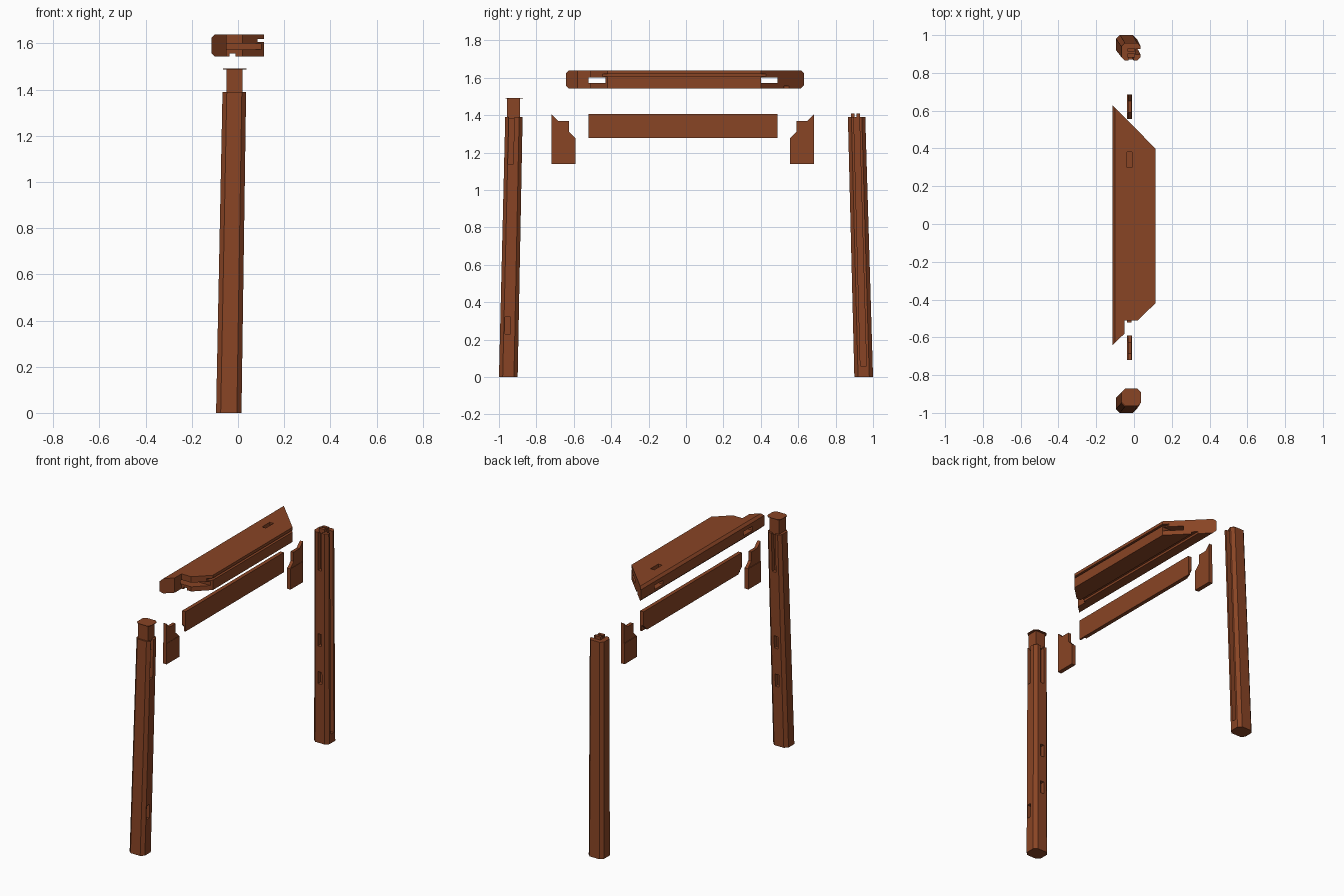
import bpy, bmesh
from mathutils import Vector

if "Cube" in bpy.data.objects:
    bpy.data.objects.remove(bpy.data.objects["Cube"])

wood = bpy.data.materials.new("red_brown_wood")
wood.diffuse_color = (0.25, 0.058, 0.018, 1)
wood.use_nodes = True
wood.node_tree.nodes["Principled BSDF"].inputs["Base Color"].default_value = wood.diffuse_color


def loft(name, lower, upper):
    """Closed solid between two matching loops of points."""
    bm = bmesh.new()
    a = [bm.verts.new(p) for p in lower]
    b = [bm.verts.new(p) for p in upper]
    n = len(a)
    bm.faces.new(a[::-1])
    bm.faces.new(b)
    for i in range(n):
        j = (i + 1) % n
        bm.faces.new((a[i], a[j], b[j], b[i]))
    bmesh.ops.recalc_face_normals(bm, faces=bm.faces[:])
    me = bpy.data.meshes.new(name)
    bm.to_mesh(me)
    bm.free()
    me.materials.append(wood)
    ob = bpy.data.objects.new(name, me)
    bpy.context.collection.objects.link(ob)
    return ob


def prism_z(name, pts, z0, z1):
    return loft(name, [(x, y, z0) for x, y in pts], [(x, y, z1) for x, y in pts])


def prism_x(name, pts, x0, x1):
    return loft(name, [(x0, y, z) for y, z in pts], [(x1, y, z) for y, z in pts])


def rect(x0, x1, y0, y1):
    return [(x0, y0), (x1, y0), (x1, y1), (x0, y1)]


def box(name, x0, x1, y0, y1, z0, z1):
    return prism_z(name, rect(x0, x1, y0, y1), z0, z1)


def cut(ob, cutter):
    cutter.hide_render = True
    m = ob.modifiers.new("cut", 'BOOLEAN')
    m.operation, m.solver, m.object = 'DIFFERENCE', 'EXACT', cutter
    bpy.context.view_layer.objects.active = ob
    bpy.ops.object.modifier_apply(modifier=m.name)
    bpy.data.objects.remove(cutter)


# Leaning posts: everything is placed relative to the post's slanted axis
def leaning(name, pts, z0, z1, side):
    def ring(z):
        t = z / 1.39
        cx, cy = -0.04 + 0.024 * t, side * (0.95 - (0.03 if side < 0 else 0.038) * t)
        s = 1 - 0.07 * t
        return [Vector((cx + x * s, cy + y * s, z)) for x, y in pts]
    return loft(name, ring(z0), ring(z1))


c = 0.02
section = [(-0.055 + c, -0.05), (0.055 - c, -0.05), (0.055, -0.05 + c), (0.055, 0.05 - c),
           (0.055 - c, 0.05), (-0.055 + c, 0.05), (-0.055, 0.05 - c), (-0.055, -0.05 + c)]

for side, name in ((-1, "front_post"), (1, "back_post")):
    post = leaning(name, section, 0, 1.39, side)
    inner = sorted((-side * 0.022, -side * 0.08))
    # rail mortises and panel groove on the inner face
    for z0, z1 in ((0.39, 0.47), (0.64, 0.72), (1.14, 1.45)):
        cut(post, leaning("cutter", rect(-0.014, 0.014, *inner), z0, z1, side))
    # mortises or long groove on the right face
    if side < 0:
        slots = ((-0.028, 0.002, 1.14, 1.45), (-0.024, 0.006, 0.23, 0.32))
    else:
        slots = ((-0.016, 0.016, 0.06, 1.45),)
    for y0, y1, z0, z1 in slots:
        cut(post, leaning("cutter", rect(0.026, 0.08, y0, y1), z0, z1, side))

# Front post tenon with its thin cap
box("front_post_tenon", -0.05, 0.02, -0.957, -0.887, 1.38, 1.489)
leaning("front_post_cap", section, 1.488, 1.491, -1)
# Back post stub tenons
box("back_post_stub_a", -0.035, 0.005, 0.882, 0.902, 1.38, 1.41)
box("back_post_stub_b", -0.035, 0.005, 0.912, 0.93, 1.38, 1.41)

# Lintel: mitred plan with a stepped front end
plan = [(-0.115, 0.63), (-0.115, -0.642), (-0.05, -0.58), (-0.05, -0.51),
        (0.02, -0.51), (0.113, -0.42), (0.113, 0.40)]
lintel = prism_z("lintel", plan, 1.543, 1.639)
bm = bmesh.new()
bm.from_mesh(lintel.data)
edges = [e for e in bm.edges if all(v.co.x < -0.11 for v in e.verts)
         and abs(e.verts[0].co.z - e.verts[1].co.z) < 0.01]
bmesh.ops.bevel(bm, geom=edges, offset=0.015, segments=1, affect='EDGES')
bm.to_mesh(lintel.data)
bm.free()
for args in ((0.085, 0.2, -0.8, 0.8, 1.607, 1.620),       # side groove
             (-0.037, -0.01, -0.8, 0.8, 1.50, 1.557),     # panel groove below
             (-0.2, 0.2, -0.52, -0.43, 1.573, 1.60),      # front end mortise
             (-0.2, 0.2, 0.40, 0.49, 1.573, 1.60),        # back end mortise
             (-0.037, -0.01, 0.30, 0.38, 1.61, 1.70)):    # top mortise
    cut(lintel, box("cutter", *args))

# Upper rail: full face layer and mitred back layer
prism_x("rail_face", rect(-0.522, 0.49, 1.278, 1.407), -0.024, -0.012)
prism_x("rail_backing", [(-0.485, 1.278), (0.453, 1.278), (0.49, 1.315),
                         (0.49, 1.407), (-0.522, 1.407), (-0.522, 1.315)], -0.037, -0.024)

# Corner panels: notched tongue above a thicker square base
for side, edge, name in ((-1, 0.72, "front_panel"), (1, 0.685, "back_panel")):
    def flip(pts):
        return [(side * (edge - d), z) for d, z in pts]
    prism_x(name + "_base", flip([(0, 1.14), (0.13, 1.14), (0.13, 1.275), (0, 1.275)]),
            -0.037, -0.01)
    prism_x(name + "_tongue", flip([(0, 1.275), (0.13, 1.275), (0.095, 1.31), (0.095, 1.37),
                                    (0.035, 1.37), (0, 1.405)]), -0.033, -0.012)
